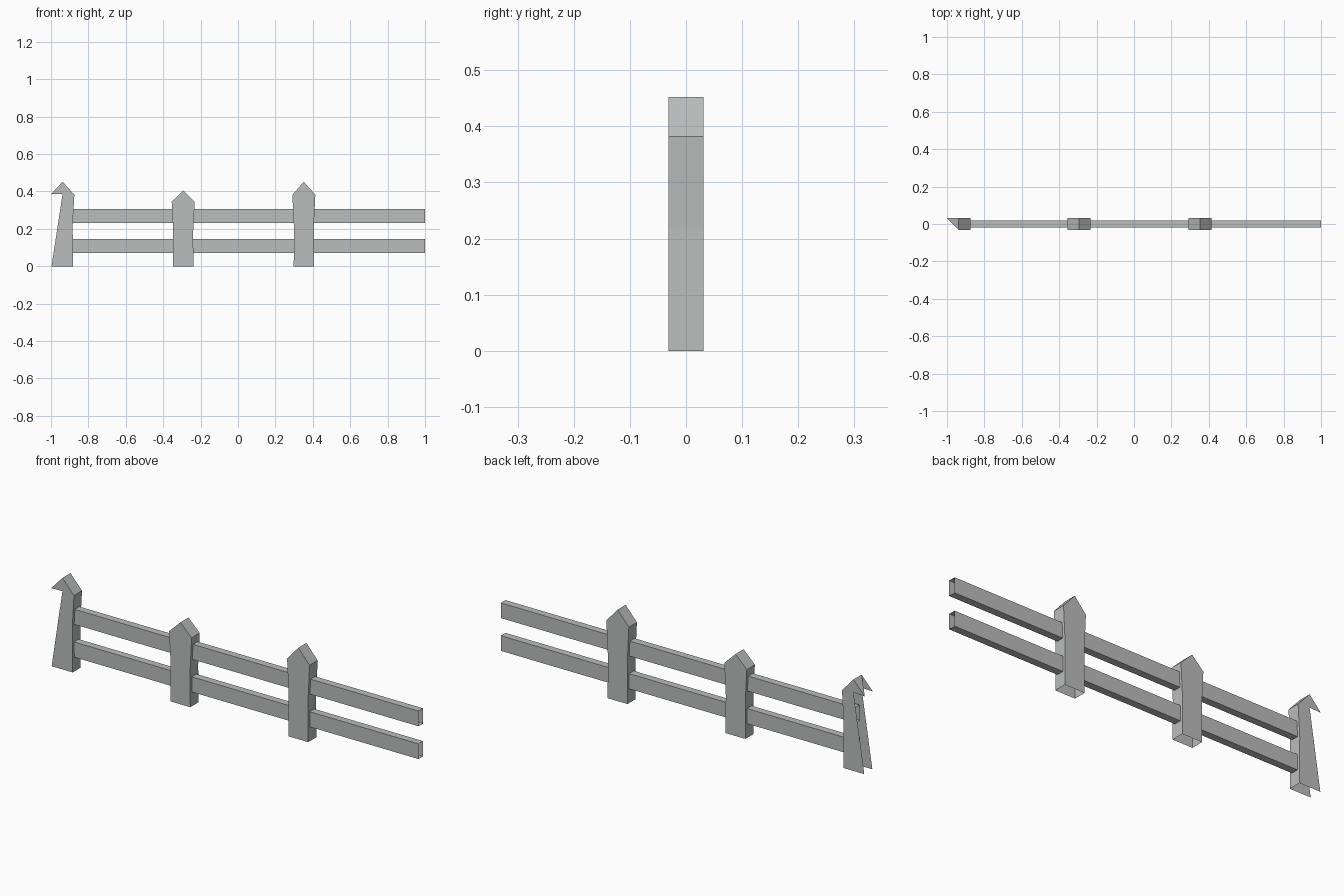
import bpy, bmesh

if "Cube" in bpy.data.objects:
    bpy.data.objects.remove(bpy.data.objects["Cube"])

grey = bpy.data.materials.new("weathered_grey")
grey.diffuse_color = (0.50, 0.515, 0.507, 1)
grey.use_nodes = True
grey.node_tree.nodes["Principled BSDF"].inputs["Base Color"].default_value = grey.diffuse_color

POST_Y = 0.0315   # half depth of the posts
RAIL_Y = 0.018    # half depth of the rails


def finish(name, bm):
    mesh = bpy.data.meshes.new(name)
    bm.to_mesh(mesh)
    bm.free()
    mesh.materials.append(grey)
    obj = bpy.data.objects.new(name, mesh)
    bpy.context.collection.objects.link(obj)
    return obj


def post(name, profile, walls, half_roof=None):
    """Front and back plates from an (x, z) profile, plus side walls on the
    listed profile edges; the underside stays open."""
    bm = bmesh.new()
    front = [bm.verts.new((x, -POST_Y, z)) for x, z in profile]
    back = [bm.verts.new((x, POST_Y, z)) for x, z in profile]
    bm.faces.new(front)
    bm.faces.new(back[::-1])
    n = len(profile)
    for i in walls:
        j = (i + 1) % n
        bm.faces.new((front[j], front[i], back[i], back[j]))
    if half_roof is not None:          # splintered roof: one triangle left
        i = half_roof
        bm.faces.new((front[i], back[i], back[i + 1]))
    return finish(name, bm)


def picket(cx, shoulder, top, waist_z):
    """Pointed board, slightly waisted in the middle, anticlockwise."""
    right = [(0.054, 0), (0.0535, waist_z), (0.0615, shoulder)]
    return ([(cx + x, z) for x, z in right] + [(cx, top)]
            + [(cx - x, z) for x, z in right[::-1]])


# Whole posts
post("middle_post", picket(-0.293, 0.345, 0.405, 0.19), range(6))
post("tall_post", picket(0.352, 0.382, 0.452, 0.22), range(6))

# Broken end post: left wall gone, hooked tip remains
broken = [(-0.882, 0), (-0.884, 0.22), (-0.875, 0.382), (-0.938, 0.452),
          (-1.0, 0.385), (-0.938, 0.387), (-0.997, 0)]
post("broken_post", broken, range(3), half_roof=3)

# Hollow rails with open ends
for name, z0, z1 in (("lower_rail", 0.07, 0.145), ("upper_rail", 0.232, 0.307)):
    bm = bmesh.new()
    ring = [(-RAIL_Y, z0), (RAIL_Y, z0), (RAIL_Y, z1), (-RAIL_Y, z1)]
    left = [bm.verts.new((-0.938, y, z)) for y, z in ring]
    right = [bm.verts.new((1.0, y, z)) for y, z in ring]
    for i in range(4):
        j = (i + 1) % 4
        bm.faces.new((left[i], left[j], right[j], right[i]))
    bmesh.ops.recalc_face_normals(bm, faces=bm.faces)
    finish(name, bm)
